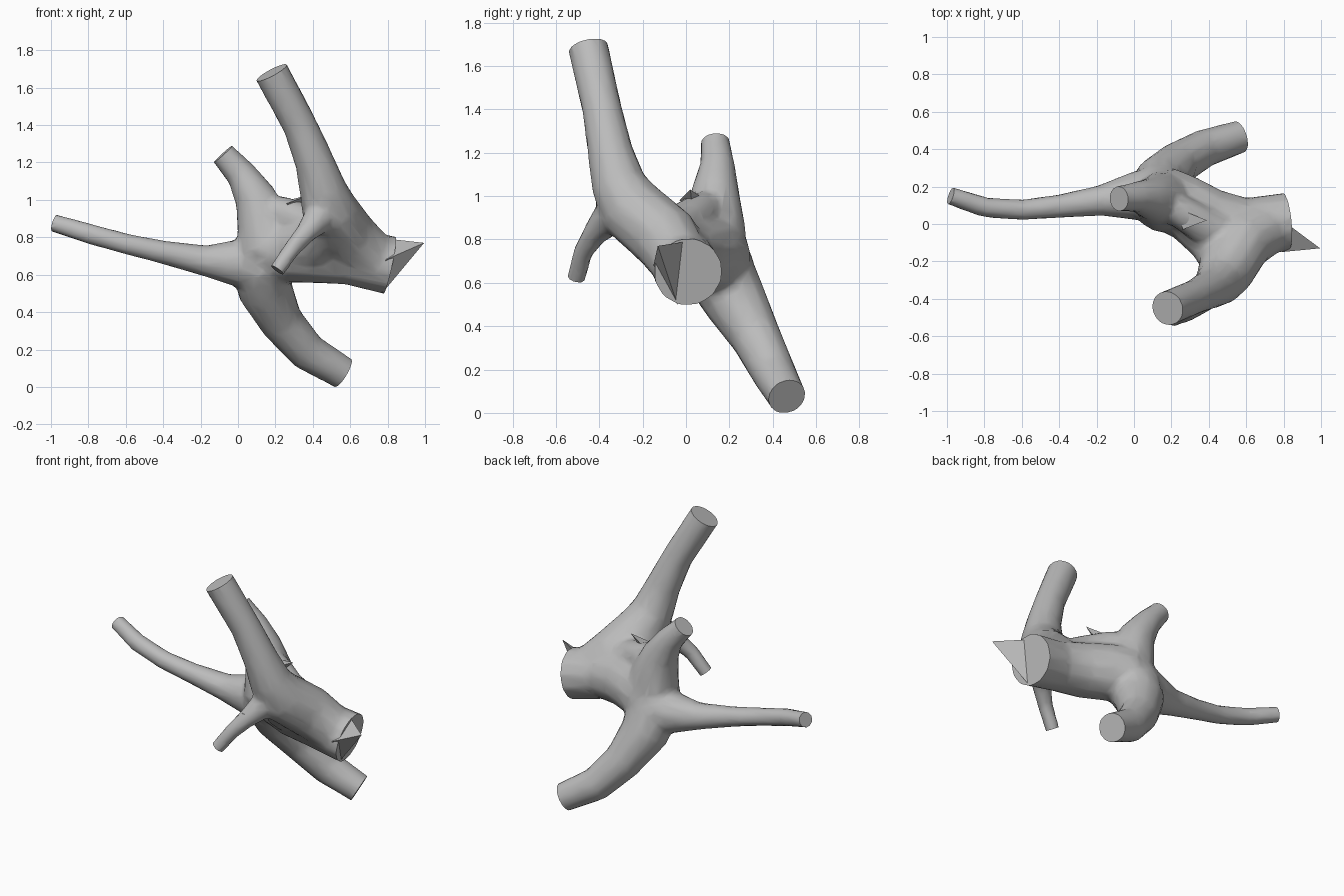
import bpy, bmesh, math
from mathutils import Vector

if "Cube" in bpy.data.objects:
    bpy.data.objects.remove(bpy.data.objects["Cube"])

wood = bpy.data.materials.new("grey_wood")
wood.diffuse_color = (0.5, 0.5, 0.5, 1)
wood.use_nodes = True
wood.node_tree.nodes["Principled BSDF"].inputs["Base Color"].default_value = wood.diffuse_color
SIDES = 12

# Each limb: points (x, y, z, radius), running from the inside out to its cut end
trunk = [(0.14, 0.15, 0.72, 0.17), (0.27, 0.09, 0.73, 0.175), (0.42, 0.02, 0.72, 0.17),
         (0.6, -0.01, 0.695, 0.153), (0.81, 0.01, 0.65, 0.16)]
front_branch = [(0.72, -0.02, 0.69, 0.14), (0.59, -0.09, 0.8, 0.16), (0.49, -0.25, 0.94, 0.155),
                (0.455, -0.31, 1.05, 0.13), (0.41, -0.348, 1.2, 0.107),
                (0.33, -0.387, 1.4, 0.093), (0.18, -0.45, 1.68, 0.095)]
upper_branch = [(0.16, 0.12, 0.72, 0.17), (0.135, 0.13, 0.88, 0.145), (0.09, 0.135, 1.02, 0.113),
                (0.015, 0.145, 1.14, 0.083), (-0.08, 0.135, 1.245, 0.069)]
left_branch = [(0.14, 0.15, 0.68, 0.165), (0.0, 0.15, 0.66, 0.132), (-0.18, 0.125, 0.675, 0.084),
               (-0.4, 0.095, 0.72, 0.064), (-0.6, 0.075, 0.765, 0.057),
               (-0.8, 0.09, 0.82, 0.056), (-0.98, 0.15, 0.875, 0.05)]
lower_branch = [(0.13, 0.14, 0.68, 0.17), (0.145, 0.225, 0.52, 0.15), (0.235, 0.325, 0.345, 0.118),
                (0.375, 0.405, 0.185, 0.104), (0.56, 0.465, 0.075, 0.09)]
hooked_twig = [(0.46, -0.3, 0.94, 0.1), (0.42, -0.365, 0.89, 0.08), (0.36, -0.425, 0.82, 0.057),
               (0.29, -0.475, 0.74, 0.047), (0.21, -0.505, 0.625, 0.044)]
limbs = [trunk, front_branch, upper_branch, left_branch, lower_branch, hooked_twig]
# Bridges filling the saddle and the front crotch
saddle = [(0.1, 0.13, 0.95, 0.08), (0.24, 0.07, 0.93, 0.09), (0.36, 0.0, 0.88, 0.1),
          (0.48, -0.06, 0.82, 0.11)]
crotch = [(0.49, -0.22, 0.88, 0.12), (0.43, -0.09, 0.78, 0.14), (0.3, 0.05, 0.74, 0.15)]


def tube(bm, pts):
    """Closed round tube through the points, overshooting the last one."""
    last, before = Vector(pts[-1][:3]), Vector(pts[-2][:3])
    over = last + (last - before).normalized() * 0.06
    pts = pts + [(*over, pts[-1][3])]
    centres = [Vector(p[:3]) for p in pts]
    prev, side, rings = None, None, []
    for i, c in enumerate(centres):
        t = (centres[min(i + 1, len(pts) - 1)] - centres[max(i - 1, 0)]).normalized()
        side = t.orthogonal().normalized() if prev is None else prev.rotation_difference(t) @ side
        prev = t
        other = t.cross(side)
        rings.append([bm.verts.new(c + pts[i][3] * (math.cos(a) * side + math.sin(a) * other))
                      for a in (2 * math.pi * k / SIDES for k in range(SIDES))])
    for a, b in zip(rings, rings[1:]):
        for k in range(SIDES):
            n = (k + 1) % SIDES
            bm.faces.new((a[k], a[n], b[n], b[k]))
    bm.faces.new(rings[0][::-1])
    bm.faces.new(rings[-1])


def add_object(name, bm):
    mesh = bpy.data.meshes.new(name)
    bm.normal_update()
    bm.to_mesh(mesh)
    bm.free()
    mesh.materials.append(wood)
    obj = bpy.data.objects.new(name, mesh)
    bpy.context.collection.objects.link(obj)
    return obj


# Fuse the limbs into one flowing, lightly faceted surface
bm = bmesh.new()
for limb in limbs + [saddle, crotch]:
    tube(bm, limb)
branch = add_object("forked_branch", bm)
remesh = branch.modifiers.new("fuse", 'REMESH')
remesh.mode = 'VOXEL'
remesh.voxel_size = 0.016
smooth = branch.modifiers.new("blend", 'SMOOTH')
smooth.factor = 0.5
smooth.iterations = 10
branch.modifiers.new("facet", 'DECIMATE').ratio = 0.1
bpy.context.view_layer.update()
fused = branch.evaluated_get(bpy.context.evaluated_depsgraph_get())
bm = bmesh.new()
bm.from_mesh(fused.to_mesh())
fused.to_mesh_clear()
branch.modifiers.clear()

# Saw each limb off flat at its end
for limb in limbs:
    end, before = Vector(limb[-1][:3]), Vector(limb[-2][:3])
    reach = limb[-1][3] + 0.13
    faces = [f for f in bm.faces if all((v.co - end).length < reach for v in f.verts)]
    geom = set(faces)
    for f in faces:
        geom.update(f.verts)
        geom.update(f.edges)
    bmesh.ops.bisect_plane(bm, geom=list(geom), dist=0.0001, plane_co=end,
                           plane_no=(end - before).normalized(), clear_outer=True)
    rim = [e for e in bm.edges if e.is_boundary]
    bmesh.ops.holes_fill(bm, edges=rim, sides=0)
bmesh.ops.recalc_face_normals(bm, faces=bm.faces)
bm.to_mesh(branch.data)
bm.free()


def splinter(name, corners):
    """Pointed shard spanning a few corners."""
    bm = bmesh.new()
    verts = [bm.verts.new(c) for c in corners]
    bmesh.ops.convex_hull(bm, input=verts)
    bmesh.ops.recalc_face_normals(bm, faces=bm.faces)
    return add_object(name, bm)


# Torn splinter on the trunk end, and a small one in the saddle
splinter("trunk_splinter", [(0.995, -0.13, 0.77), (0.82, 0.0, 0.79),
                            (0.77, -0.04, 0.5), (0.79, -0.15, 0.68)])
splinter("saddle_splinter", [(0.39, 0.02, 1.03), (0.26, -0.03, 0.98),
                             (0.24, 0.08, 0.99), (0.29, 0.03, 0.94)])

# Smooth bark, crisp saw cuts
bpy.ops.object.select_all(action='DESELECT')
branch.select_set(True)
bpy.context.view_layer.objects.active = branch
bpy.ops.object.shade_smooth_by_angle(angle=math.radians(40))
